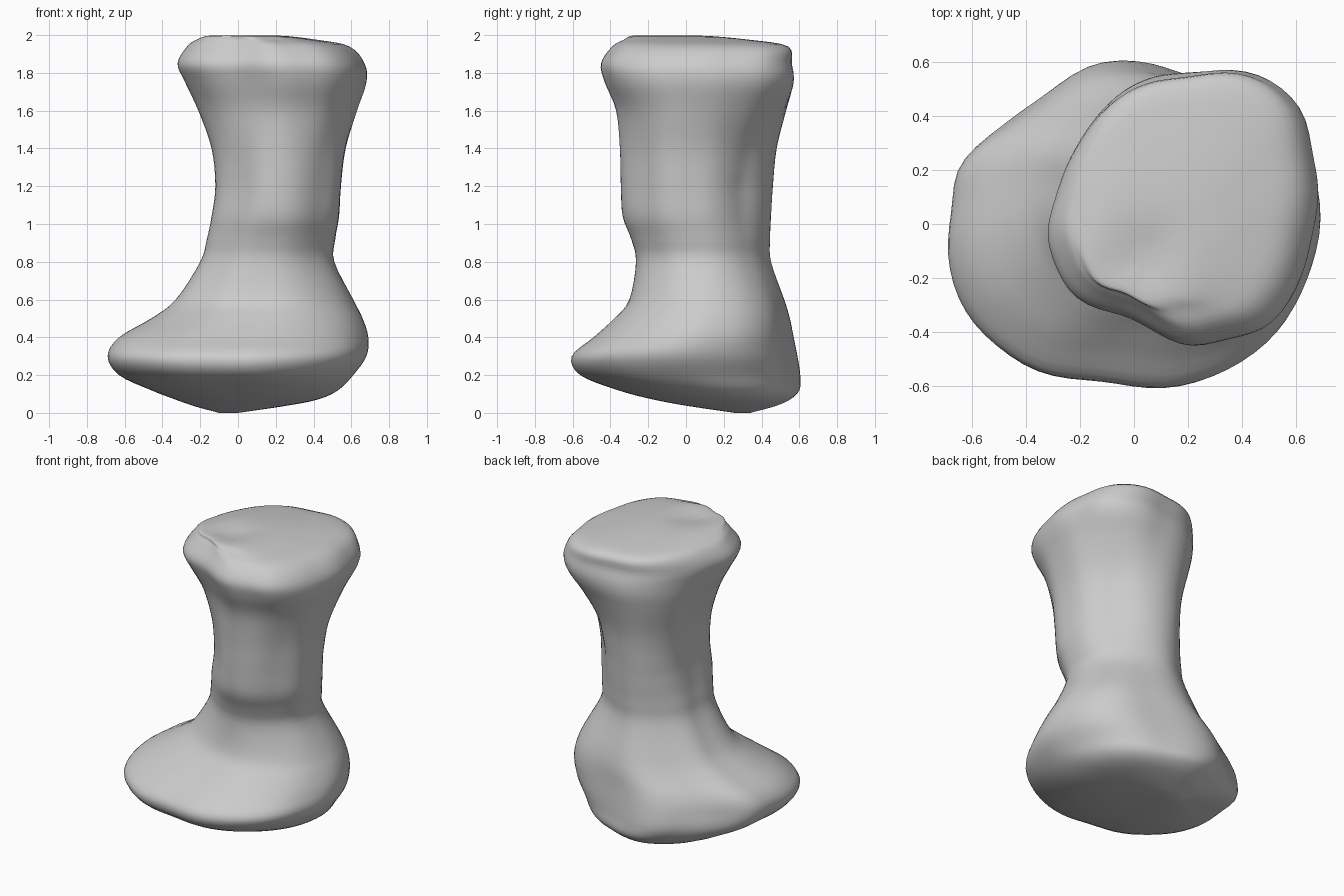
import bpy, bmesh, math

if "Cube" in bpy.data.objects:
    bpy.data.objects.remove(bpy.data.objects["Cube"])

AROUND, STEPS = 72, 4

# plan outlines: wide foot, narrow shaft, head
FOOT = [(.69, 0), (.64, -.2), (.57, -.35), (.5, -.43), (.26, -.57), (.1, -.6), (-.1, -.56),
        (-.37, -.535), (-.45, -.48), (-.61, -.34), (-.68, -.17), (-.69, -.05), (-.66, .1),
        (-.67, .22), (-.5, .36), (-.33, .47), (-.14, .61), (0, .61), (.22, .55), (.47, .48),
        (.61, .33), (.67, .15)]
SHAFT = [(.54, 0), (.54, -.1), (.44, -.22), (.3, -.34), (.12, -.34), (0, -.23), (-.12, -.1),
         (-.12, .12), (-.12, .31), (.01, .46), (.22, .46), (.4, .3), (.54, .13)]
HEAD = [(-.32, -.03), (-.28, .1), (-.2, .3), (.03, .525), (.22, .55), (.4, .575), (.52, .54),
        (.65, .41), (.65, .3), (.685, .12), (.65, -.05), (.59, -.25), (.5, -.37), (.35, -.4),
        (.2, -.44), (.1, -.38), (-.02, -.31), (-.15, -.29), (-.23, -.24), (-.28, -.13)]

# levels: z, x min, x max, y min, y max, outline blend (0 foot, 1 shaft, 2 head)
LEVELS = [
    (.0, -.10, .0, .26, .34, .3), (.035, -.23, .24, .02, .47, .3), (.07, -.33, .42, -.17, .55, .3),
    (.12, -.46, .53, -.36, .60, .25), (.2, -.63, .61, -.56, .605, .1), (.3, -.69, .68, -.605, .59, 0),
    (.4, -.63, .69, -.49, .57, 0), (.5, -.46, .66, -.38, .55, .1), (.6, -.33, .61, -.30, .52, .25),
    (.8, -.20, .51, -.265, .45, .5), (.92, -.165, .515, -.29, .445, .65), (1.04, -.14, .535, -.335, .45, .85),
    (1.2, -.12, .545, -.345, .46, 1), (1.4, -.14, .57, -.35, .48, 1.15), (1.6, -.21, .63, -.37, .53, 1.5),
    (1.75, -.28, .68, -.43, .57, 1.85), (1.85, -.32, .67, -.45, .56, 2), (1.94, -.27, .59, -.39, .54, 2),
    (1.975, -.22, .42, -.33, .34, 2), (1.997, -.15, .22, -.28, .08, 2), (1.985, .0, .08, -.16, -.08, 2)]


def to_unit(points):
    """Scale points so their bounds run from -1 to 1."""
    xs, ys = [p[0] for p in points], [p[1] for p in points]
    cx, cy = (min(xs) + max(xs)) / 2, (min(ys) + max(ys)) / 2
    hx, hy = (max(xs) - min(xs)) / 2, (max(ys) - min(ys)) / 2
    return [((x - cx) / hx, (y - cy) / hy) for x, y in points]


def resample(points):
    """Even-angle, softened version of an outline."""
    polar = sorted((math.atan2(y, x), math.hypot(x, y)) for x, y in to_unit(points))
    tau = math.tau
    polar = [(polar[-1][0] - tau, polar[-1][1])] + polar + [(polar[0][0] + tau, polar[0][1])]
    radii = []
    for i in range(AROUND):
        a = -math.pi + tau * i / AROUND
        for (a0, r0), (a1, r1) in zip(polar, polar[1:]):
            if a0 <= a <= a1:
                radii.append(r0 + (r1 - r0) * (a - a0) / max(a1 - a0, 1e-6))
                break
    for _ in range(3):
        radii = [(radii[i - 1] + 2 * radii[i] + radii[(i + 1) % AROUND]) / 4 for i in range(AROUND)]
    return to_unit([(r * math.cos(-math.pi + tau * i / AROUND), r * math.sin(-math.pi + tau * i / AROUND))
                    for i, r in enumerate(radii)])


def spline(a, b, c, d, t):
    return .5 * (2 * b + (c - a) * t + (2 * a - 5 * b + 4 * c - d) * t * t + (3 * b - a - 3 * c + d) * t ** 3)


# smooth the levels into many rings
padded = [LEVELS[0]] + LEVELS + [LEVELS[-1]]
rows = []
for k in range(len(LEVELS) - 1):
    for s in range(STEPS):
        rows.append([spline(*v, s / STEPS) for v in zip(*padded[k:k + 4])])
rows.append(list(LEVELS[-1]))

# loft the bone body
outlines = [resample(o) for o in (FOOT, SHAFT, HEAD)]
bm = bmesh.new()
rings = []
for z, x0, x1, y0, y1, w in rows:
    w = min(max(w, 0), 2)
    k = min(int(w), 1)
    f = w - k
    shape = to_unit([(a[0] * (1 - f) + b[0] * f, a[1] * (1 - f) + b[1] * f)
                     for a, b in zip(outlines[k], outlines[k + 1])])
    rings.append([bm.verts.new(((x0 + x1) / 2 + u * (x1 - x0) / 2, (y0 + y1) / 2 + v * (y1 - y0) / 2, max(z, 0)))
                  for u, v in shape])
for lo, hi in zip(rings, rings[1:]):
    for i in range(AROUND):
        j = (i + 1) % AROUND
        bm.faces.new((lo[i], lo[j], hi[j], hi[i]))
bm.faces.new(rings[0][::-1])
bm.faces.new(rings[-1])
bmesh.ops.recalc_face_normals(bm, faces=bm.faces[:])
for face in bm.faces:
    face.smooth = True
mesh = bpy.data.meshes.new("bone_body")
bm.to_mesh(mesh)
bm.free()
bpy.context.collection.objects.link(bpy.data.objects.new("bone_body", mesh))
